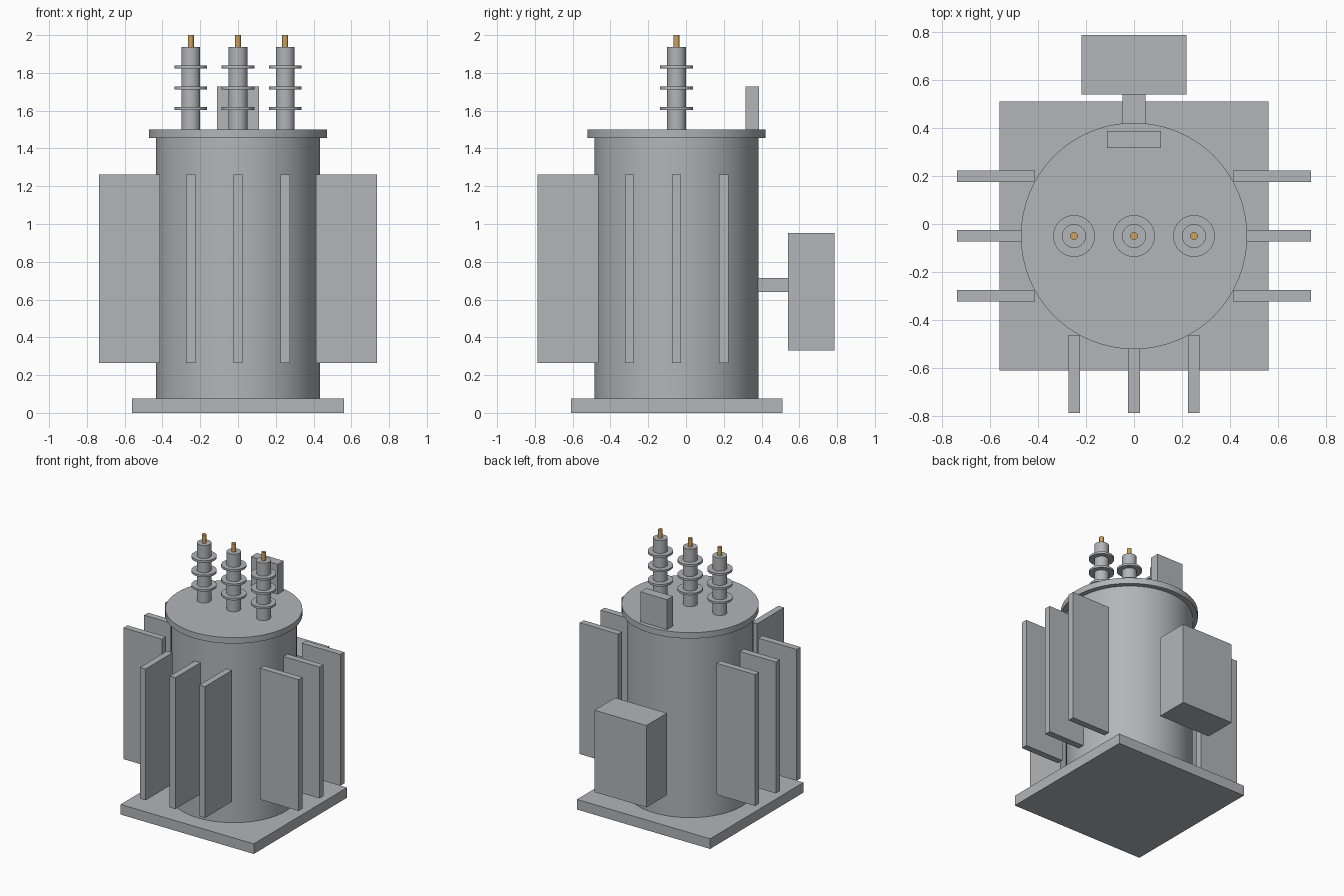
import bpy
import math

cube = bpy.data.objects.get("Cube")
if cube:
    bpy.data.objects.remove(cube, do_unlink=True)


def material(name, rgb):
    m = bpy.data.materials.new(name)
    m.use_nodes = True
    color = (*rgb, 1.0)
    m.diffuse_color = color
    m.node_tree.nodes["Principled BSDF"].inputs["Base Color"].default_value = color
    return m


GREY = material("steel grey", (0.45, 0.46, 0.48))
BRASS = material("terminal brass", (0.60, 0.36, 0.12))
AXIS_Y = -0.05


def box(name, x, y, z, mat=GREY):
    """Box from (min, max) pairs on each axis."""
    spans = (x, y, z)
    bpy.ops.mesh.primitive_cube_add(size=1, location=[sum(s) / 2 for s in spans])
    ob = bpy.context.object
    ob.name = name
    ob.scale = [s[1] - s[0] for s in spans]
    bpy.ops.object.transform_apply(location=False, rotation=False, scale=True)
    ob.data.materials.append(mat)
    return ob


def cylinder(name, radius, z, x=0.0, sides=64, mat=GREY):
    bpy.ops.mesh.primitive_cylinder_add(
        vertices=sides, radius=radius, depth=z[1] - z[0],
        location=(x, AXIS_Y, sum(z) / 2))
    ob = bpy.context.object
    ob.name = name
    ob.data.materials.append(mat)
    bpy.ops.object.shade_smooth_by_angle(angle=math.radians(30))
    return ob


# Base plate, tank and lid
box("base_plate", (-0.56, 0.56), (-0.61, 0.51), (0, 0.077))
cylinder("tank", 0.435, (0.077, 1.455))
cylinder("lid", 0.472, (1.455, 1.5))

# Radiator fins on the left, right and front
FIN_Z = (0.265, 1.263)
NEAR, FAR, HALF = 0.413, 0.737, 0.024
for i, offset in enumerate((-0.25, 0, 0.25), 1):
    y = (AXIS_Y + offset - HALF, AXIS_Y + offset + HALF)
    box(f"left_fin_{i}", (NEAR, FAR), y, FIN_Z)
    box(f"right_fin_{i}", (-FAR, -NEAR), y, FIN_Z)
    box(f"front_fin_{i}", (offset - HALF, offset + HALF),
        (AXIS_Y - FAR, AXIS_Y - NEAR), FIN_Z)

    # Bushing with three sheds and a brass terminal
    cylinder(f"bushing_{i}", 0.05, (1.5, 1.937), offset, 32)
    for j in range(3):
        z = 1.612 + 0.109 * j
        cylinder(f"bushing_{i}_shed_{j + 1}", 0.087, (z - 0.008, z + 0.008), offset, 32)
    cylinder(f"terminal_{i}", 0.016, (1.937, 2.0), offset, 16, BRASS)

# Control cabinet on the back with its bracket, and the upright plate on the lid
box("control_cabinet", (-0.218, 0.218), (0.54, 0.787), (0.33, 0.952))
box("cabinet_bracket", (-0.048, 0.048), (0.36, 0.545), (0.64, 0.715))
box("lid_box", (-0.112, 0.112), (0.316, 0.387), (1.5, 1.727))
